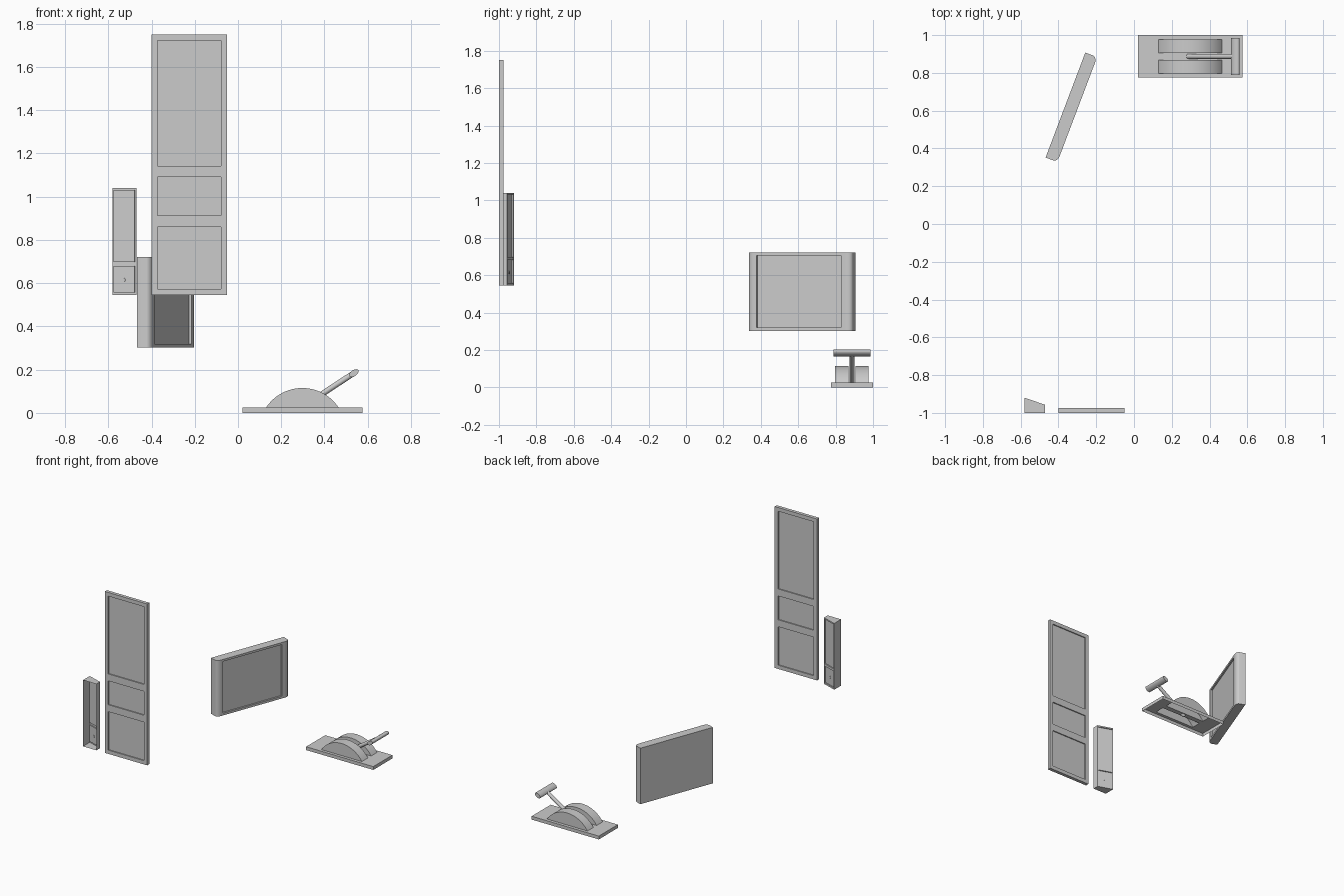
import bpy
import bmesh
import math
from mathutils import Vector, Matrix

cube = bpy.data.objects.get("Cube")
if cube:
    bpy.data.objects.remove(cube, do_unlink=True)

grey = bpy.data.materials.new("plain_grey")
grey.use_nodes = True
colour = (0.6, 0.6, 0.6, 1)
grey.diffuse_color = colour
grey.node_tree.nodes["Principled BSDF"].inputs["Base Color"].default_value = colour

UP = Vector((0, 0, 1))


def finish(name, bm, smooth=False):
    bmesh.ops.remove_doubles(bm, verts=bm.verts[:], dist=0.0001)
    bmesh.ops.recalc_face_normals(bm, faces=bm.faces[:])
    mesh = bpy.data.meshes.new(name)
    bm.to_mesh(mesh)
    bm.free()
    mesh.materials.append(grey)
    obj = bpy.data.objects.new(name, mesh)
    bpy.context.collection.objects.link(obj)
    if smooth:
        bpy.ops.object.select_all(action='DESELECT')
        obj.select_set(True)
        bpy.context.view_layer.objects.active = obj
        bpy.ops.object.shade_smooth_by_angle(angle=math.radians(35))
    return obj


def face(bm, points):
    return bm.faces.new([bm.verts.new(p) for p in points])


def wall(bm, a, b, z0, z1):
    """Upright quad between two plan points."""
    face(bm, [(*a, z0), (*b, z0), (*b, z1), (*a, z1)])


def recessed_face(bm, origin, u, n, us, zs, sunk, depth):
    """Upright grid of cells; the cells listed in sunk are set back by depth."""
    for i in range(len(us) - 1):
        for j in range(len(zs) - 1):
            corners = [(us[i], zs[j]), (us[i + 1], zs[j]),
                       (us[i + 1], zs[j + 1]), (us[i], zs[j + 1])]
            rim = [origin + u * a + UP * b for a, b in corners]
            if (i, j) not in sunk:
                face(bm, rim)
                continue
            floor = [p - n * depth for p in rim]
            face(bm, floor)
            for k in range(4):
                m = (k + 1) % 4
                face(bm, [rim[k], rim[m], floor[m], floor[k]])


def rod(name, p0, p1, rx, ry, xdir):
    """Elliptical cylinder between two points."""
    p0, p1 = Vector(p0), Vector(p1)
    w = (p1 - p0).normalized()
    xd = Vector(xdir).normalized()
    yd = w.cross(xd)
    mat = Matrix((xd * rx, yd * ry, w)).transposed().to_4x4()
    mat.translation = (p0 + p1) / 2
    bm = bmesh.new()
    bmesh.ops.create_cone(bm, cap_ends=True, segments=20, radius1=1, radius2=1,
                          depth=(p1 - p0).length, matrix=mat)
    return finish(name, bm, True)


# Door: three sunken panels on both sides
bm = bmesh.new()
x0, x1, y0, y1, z0, z1 = -0.4, -0.05, -1.0, -0.975, 0.545, 1.75
us = [0, 0.028, 0.322, x1 - x0]
zs = [z0, 0.573, 0.86, 0.912, 1.09, 1.142, 1.722, z1]
for y, side in ((y0, -1), (y1, 1)):
    recessed_face(bm, Vector((x0, y, 0)), Vector((1, 0, 0)), Vector((0, side, 0)),
                  us, zs, {(1, 1), (1, 3), (1, 5)}, 0.008)
for x in (x0, x1):
    wall(bm, (x, y0), (x, y1), z0, z1)
for z in (z0, z1):
    face(bm, [(x0, y0, z), (x1, y0, z), (x1, y1, z), (x0, y1, z)])
finish("door", bm)

# Wall box: wedge shell, open towards the wall, with a sunken slanted face
bm = bmesh.new()
z0, z1 = 0.545, 1.04
plan = [(-0.47, -1.0), (-0.47, -0.957), (-0.58, -0.92), (-0.58, -1.0)]
near, far = Vector((*plan[1], 0)), Vector((*plan[2], 0))
u = (far - near).normalized()
n = u.cross(UP)
if n.y < 0:
    n = -n
length = (far - near).length
recessed_face(bm, near, u, n, [0, 0.006, length - 0.006, length],
              [z0, 0.557, 0.68, 0.698, 1.03, z1], {(1, 1), (1, 3)}, 0.008)
wall(bm, plan[0], plan[1], z0, z1)
wall(bm, plan[2], plan[3], z0, z1)
for z in (z0, z1):
    face(bm, [(*p, z) for p in plan])
finish("wall_box", bm)
centre = (near + far) / 2 - n * 0.008 + UP * 0.615
rod("wall_box_button", centre - n * 0.003, centre + n * 0.003, 0.008, 0.008, UP)

# Screen: slab with rounded front side edges and a sunken display
bm = bmesh.new()
origin = Vector((-0.468, 0.352, 0))
u = Vector((0.354, 0.935, 0)).normalized()
n = Vector((u.y, -u.x, 0))
width, thick, rx, ry = 0.594, 0.067, 0.034, 0.024
z0, z1 = 0.302, 0.72
arc = []
for k in range(9):
    t = math.pi / 2 * k / 8
    arc.append((rx * (1 - math.cos(t)), thick - ry * (1 - math.sin(t))))
outline = [(0, 0)] + arc + [(width - a, b) for a, b in reversed(arc)] + [(width, 0)]
plan = [origin + u * a + n * b for a, b in outline]
for k, p in enumerate(plan):
    q = plan[(k + 1) % len(plan)]
    if k != len(arc):
        wall(bm, p.xy, q.xy, z0, z1)
for z in (z0, z1):
    face(bm, [p + UP * z for p in plan])
recessed_face(bm, origin + n * thick, u, n, [rx, 0.053, 0.535, width - rx],
              [z0, 0.319, 0.704, z1], {(1, 1)}, 0.012)
finish("screen", bm, True)

# Lever base: shallow tray, open below, with two slots under the domes
bm = bmesh.new()
top = 0.025
xs = [0.02, 0.13, 0.465, 0.575]
ys = [0.775, 0.797, 0.869, 0.906, 0.977, 1.0]
for i in range(3):
    for j in range(5):
        if i == 1 and j in (1, 3):
            continue
        face(bm, [(xs[i], ys[j], top), (xs[i + 1], ys[j], top),
                  (xs[i + 1], ys[j + 1], top), (xs[i], ys[j + 1], top)])
ring = [(xs[0], ys[0]), (xs[-1], ys[0]), (xs[-1], ys[-1]), (xs[0], ys[-1])]
for k in range(4):
    wall(bm, ring[k], ring[(k + 1) % 4], 0, top)
finish("lever_base", bm)

# Domes: hollow arched housings on either side of the stick
half, rise = (xs[2] - xs[1]) / 2, 0.09
radius = (half ** 2 + rise ** 2) / (2 * rise)
sweep = math.asin(half / radius)
mid = (xs[1] + xs[2]) / 2
curve = []
for k in range(25):
    t = sweep * (2 * k / 24 - 1)
    curve.append((mid + radius * math.sin(t),
                  top + rise - radius * (1 - math.cos(t))))
for name, j in (("right_dome", 1), ("left_dome", 3)):
    bm = bmesh.new()
    ends = (ys[j], ys[j + 1])
    for y in ends:
        face(bm, [(x, y, z) for x, z in curve])
    for (xa, za), (xb, zb) in zip(curve, curve[1:]):
        face(bm, [(xa, ends[0], za), (xb, ends[0], zb),
                  (xb, ends[1], zb), (xa, ends[1], za)])
    finish(name, bm, True)

# Stick and cross grip
grip = Vector((0.536, 0.8875, 0.184))
along = Vector((math.cos(0.58), 0, math.sin(0.58)))
rod("lever_stick", grip - along * 0.3, grip, 0.013, 0.013, (0, 1, 0))
reach = Vector((0, 0.098, 0))
rod("lever_grip", grip - reach, grip + reach, 0.025, 0.014, along)
